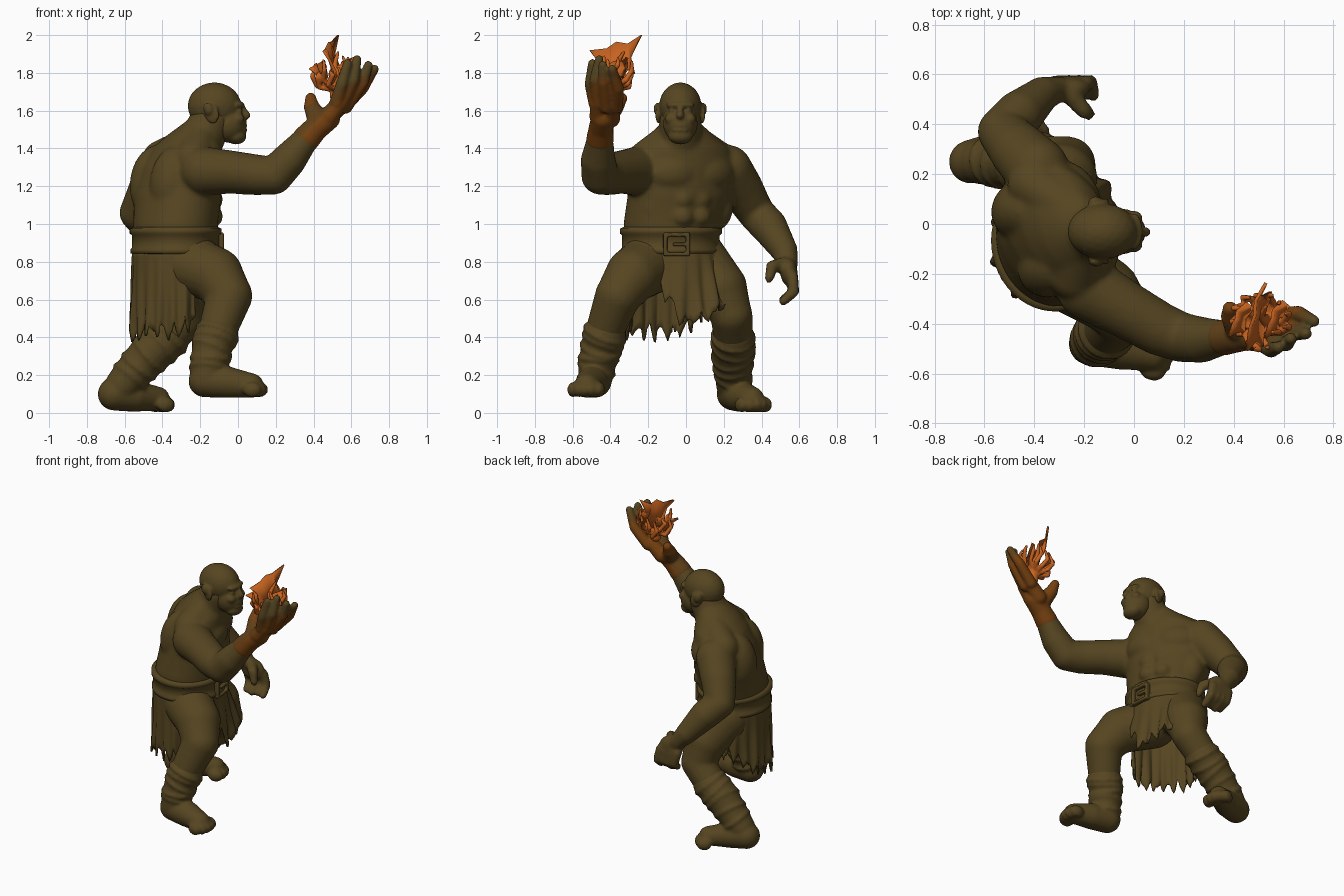
import bpy, bmesh, math, random
from mathutils import Vector, Matrix

random.seed(4)
old = bpy.data.objects.get("Cube")
if old:
    bpy.data.objects.remove(old, do_unlink=True)

def material(name, rgb):
    m = bpy.data.materials.new(name)
    m.use_nodes = True
    m.diffuse_color = (*rgb, 1)
    m.node_tree.nodes["Principled BSDF"].inputs["Base Color"].default_value = (*rgb, 1)
    return m

SKIN = material("olive_brown", (0.092, 0.060, 0.015))
SCORCH = material("scorched_brown", (0.115, 0.050, 0.009))
EMBER = material("ember_brown", (0.17, 0.050, 0.005))
FLAME = material("flame_orange", (0.57, 0.125, 0.014))

# Unit ball that every rounded form is copied from
ball = bmesh.new()
bmesh.ops.create_icosphere(ball, subdivisions=3, radius=1)
BALL_VERTS = [v.co.copy() for v in ball.verts]
BALL_FACES = [[v.index for v in f.verts] for f in ball.faces]
ball.free()

def add_ball(bm, matrix):
    vs = [bm.verts.new(matrix @ co) for co in BALL_VERTS]
    for f in BALL_FACES:
        bm.faces.new([vs[i] for i in f])

def blob(bm, loc, size, yaw=0, pitch=0):
    add_ball(bm, Matrix.Translation(loc) @ Matrix.Rotation(math.radians(yaw), 4, 'Z')
             @ Matrix.Rotation(math.radians(pitch), 4, 'Y') @ Matrix.Diagonal((*size, 1)))

def ring(bm, centre, rot, rx, ry, n):
    angles = [math.tau * i / n for i in range(n)]
    return [bm.verts.new(rot @ Vector((rx * math.cos(a), ry * math.sin(a), 0)) + Vector(centre)) for a in angles]

def bridge(bm, rings):
    for r, s in zip(rings, rings[1:]):
        for i in range(len(r)):
            bm.faces.new((r[i - 1], r[i], s[i], s[i - 1]))
    bm.faces.new(rings[0][::-1])
    bm.faces.new(rings[-1])

def sweep(bm, pts):
    """Round-jointed limb through (x, y, z, radius) points."""
    for x, y, z, r in pts:
        blob(bm, (x, y, z), (r, r, r))
    for a, b in zip(pts, pts[1:]):
        p, q = Vector(a[:3]), Vector(b[:3])
        rot = (q - p).to_track_quat('Z', 'Y').to_matrix()
        bridge(bm, [ring(bm, p, rot, a[3], a[3], 20), ring(bm, q, rot, b[3], b[3], 20)])

def loft(bm, stations):
    """Elliptical rings: z, centre x, centre y, half depth, half width, yaw."""
    bridge(bm, [ring(bm, (cx, cy, z), Matrix.Rotation(math.radians(yaw), 3, 'Z'), d, w, 48)
                for z, cx, cy, d, w, yaw in stations])

def finish(name, bm, mats, voxel=None, relax=4, thick=None):
    me = bpy.data.meshes.new(name)
    bm.to_mesh(me)
    bm.free()
    ob = bpy.data.objects.new(name, me)
    bpy.context.collection.objects.link(ob)
    if thick:
        ob.modifiers.new("thickness", 'SOLIDIFY').thickness = thick
    if voxel:
        r = ob.modifiers.new("fuse", 'REMESH')
        r.mode, r.voxel_size = 'VOXEL', voxel
        s = ob.modifiers.new("relax", 'SMOOTH')
        s.iterations, s.factor = relax, 0.5
    baked = bpy.data.meshes.new_from_object(ob.evaluated_get(bpy.context.evaluated_depsgraph_get()))
    ob.modifiers.clear()
    ob.data = baked
    baked.materials.clear()
    for m in mats:
        baked.materials.append(m)
    baked.shade_smooth()
    return ob

# Body: twisted torso, muscles, arms and thighs fused together
turn = Matrix.Rotation(math.radians(25), 3, 'Z')

def on_chest(f, s, z):
    return Vector((-0.31, -0.02, z)) + turn @ Vector((f, s, 0))

bm = bmesh.new()
loft(bm, [(0.76, -.32, -.08, .19, .23, 10), (0.90, -.33, -.08, .22, .25, 12), (1.00, -.33, -.07, .22, .265, 18),
          (1.15, -.32, -.03, .22, .29, 24), (1.30, -.30, -.01, .20, .30, 25), (1.40, -.27, -.01, .17, .25, 25),
          (1.47, -.24, -.02, .13, .17, 20), (1.54, -.19, -.03, .09, .10, 10)])
for s in (-1, 1):
    blob(bm, on_chest(.13, s * .115, 1.27), (.085, .135, .10), 25 + s * 15)
    blob(bm, on_chest(-.085, s * .125, 1.22), (.135, .125, .20), 25, 8)
    sweep(bm, [(-.20, -.03 + s * .05, 1.46, .085), (*on_chest(-.01, s * .20, 1.34), .105)])
    for z in (1.04, 1.13):
        blob(bm, on_chest(.165, s * .05 - .02, z), (.05, .06, .055), 25)
    blob(bm, on_chest(.04, s * .19, 1.1), (.09, .08, .13), 25)
sweep(bm, [(-.20, -.03, 1.43, .12), (-.14, -.03, 1.55, .112)])
# Raised arm, then hanging arm
sweep(bm, [(-.18, -.26, 1.28, .13), (-.04, -.34, 1.275, .115), (.10, -.42, 1.26, .108), (.19, -.455, 1.255, .10),
           (.27, -.465, 1.34, .093), (.36, -.455, 1.45, .07), (.44, -.445, 1.54, .058)])
sweep(bm, [(-.39, .22, 1.29, .13), (-.46, .29, 1.19, .118), (-.53, .37, 1.06, .098), (-.46, .44, .985, .098),
           (-.37, .52, .86, .072), (-.31, .54, .79, .054)])
# Hanging hand with curled fingers
blob(bm, (-.265, .545, .745), (.09, .046, .075))
for i in range(4):
    x = -.325 + .044 * i
    sweep(bm, [(x, .565, .72, .031), (x + .02, .57, .64, .029), (x + .03, .515, .60 - .01 * (i % 2), .024)])
sweep(bm, [(-.26, .52, .79, .038), (-.20, .455, .775, .033), (-.18, .44, .71, .025)])
# Thighs and knees
sweep(bm, [(-.30, -.17, .80, .165), (-.12, -.28, .73, .148), (-.045, -.36, .62, .122), (-.10, -.42, .46, .105)])
sweep(bm, [(-.36, .06, .80, .165), (-.29, .18, .66, .145), (-.265, .24, .52, .112), (-.36, .25, .41, .105)])
finish("body", bm, [SKIN], .013, 6)

# Head
bm = bmesh.new()
blob(bm, (-.125, -.03, 1.625), (.142, .112, .125))
blob(bm, (-.05, -.03, 1.53), (.095, .092, .10))
blob(bm, (-.01, -.03, 1.465), (.055, .066, .044))
blob(bm, (.0, -.03, 1.63), (.035, .076, .02))
sweep(bm, [(.025, -.03, 1.615, .014), (.047, -.032, 1.575, .02)])
for s in (-1, 1):
    blob(bm, (.0, -.03 + s * .052, 1.555), (.035, .032, .03))
    blob(bm, (.005, -.03 + s * .042, 1.598), (.02, .02, .012))
    blob(bm, (-.14, -.03 + s * .112, 1.585), (.042, .015, .056), s * 20, -15)
    blob(bm, (-.16, -.03 + s * .124, 1.61), (.026, .015, .034), s * 25, -15)
for z in (1.497, 1.522):
    blob(bm, (.027, -.03, z), (.022, .045, .011))
finish("head", bm, [SKIN], .008, 5)

# Wrapped boots with rolled folds and toes
BOOTS = {
    "right": ([(-.11, -.43, .42, .112), (-.135, -.445, .36, .108), (-.15, -.47, .26, .10), (-.165, -.48, .19, .092)],
              [(-.175, -.48, .17, .088), (-.05, -.50, .16, .085), (.07, -.525, .145, .066)], .08),
    "left": ([(-.365, .25, .40, .112), (-.45, .25, .33, .115), (-.55, .25, .22, .10), (-.61, .25, .15, .092)],
             [(-.655, .25, .10, .088), (-.55, .285, .09, .085), (-.425, .35, .075, .064)], 0)}
for label, (shin, foot, floor) in BOOTS.items():
    bm = bmesh.new()
    sweep(bm, shin)
    sweep(bm, foot)
    toe = Vector(foot[-1][:3])
    along = ((toe - Vector(foot[0][:3])) * Vector((1, 1, 0)).to_4d().xyz.x).normalized()
    heading = Matrix.Rotation(math.atan2(along.y, along.x), 3, 'Z')
    for i in range(5):
        t = i / 2 - 1
        p = toe + heading @ Vector((.042 - .025 * t * t, t * .07, 0))
        blob(bm, (p.x, p.y, floor + .043), (.05, .031, .041), math.degrees(math.atan2(along.y, along.x)))
    # Folds across the shin
    axis = (Vector(shin[-1][:3]) - Vector(shin[0][:3])).normalized()
    for seg, t in [(0, 0), (0, .6), (1, .2), (1, .75), (2, .4)]:
        p = Vector(shin[seg]).lerp(Vector(shin[seg + 1]), t)
        tilt = Vector((random.uniform(-.2, .2), random.uniform(-.2, .2), 0))
        rot = (axis + tilt).to_track_quat('Z', 'Y').to_matrix().to_4x4()
        add_ball(bm, Matrix.Translation(p.xyz) @ rot @ Matrix.Diagonal((p.w + .012, p.w + .012, .035, 1)))
    # Flat sole
    for v in bm.verts:
        v.co.z = max(v.co.z, floor)
    finish(label + "_boot", bm, [SKIN], .011, 4)

# Belt with rolled edges and a buckle
bm = bmesh.new()
BELT = [(.84, 0), (.845, .015), (.865, .017), (.875, .008), (.94, .008), (.95, .02), (.975, .02), (.985, 0)]
loft(bm, [(z, -.33, -.08, .222 + g, .252 + g, 12) for z, g in BELT])
finish("belt", bm, [SKIN])
bm = bmesh.new()
frame = Matrix.Translation((-.098, -.05, .892)) @ Matrix.Rotation(math.radians(6), 4, 'Z')
for y, z, w, h in [(0, .052, .14, .02), (0, -.052, .14, .02), (.06, 0, .02, .12), (-.06, 0, .02, .12), (.02, 0, .08, .018)]:
    bmesh.ops.create_cube(bm, size=1, matrix=frame @ Matrix.Translation((0, y, z)) @ Matrix.Diagonal((.035, w, h, 1)))
finish("buckle", bm, [SKIN], .006, 2)

# Ragged pleated cloth hung from the belt over an arc of angles
def cloth(name, a0, a1, cols, hem, flare, push):
    bm = bmesh.new()
    grid = []
    for i in range(cols + 1):
        t = i / cols
        a = math.radians(a0 + (a1 - a0) * t)
        low = hem(t) + random.uniform(-.02, .02) + .025 * abs(i % 6 - 3)
        col = []
        for f in [j / 10 for j in range(11)]:
            g = f * (flare(t) + .011 * math.sin(i * .9) + .008 * math.sin(i * .4 + 3 * f))
            col.append(bm.verts.new((-.335 + (.225 + g) * math.cos(a) + push * f,
                                     -.075 + (.25 + g) * math.sin(a), .87 + (low - .87) * f)))
        grid.append(col)
    for p, q in zip(grid, grid[1:]):
        for j in range(10):
            bm.faces.new((p[j], p[j + 1], q[j + 1], q[j]))
    finish(name, bm, [SKIN], thick=.012)

cloth("back_skirt", 88, 298, 84, lambda t: .62 - .23 * min(1, t * 2.4) + .3 * max(0, t - .8), lambda t: .01, 0)
cloth("front_loincloth", -32, 80, 42, lambda t: .45 + .9 * max(0, .38 - t) + .22 * max(0, t - .45),
      lambda t: .13 * t * t, .03)

# Raised hand, glowing along its back and palm
bm = bmesh.new()
sweep(bm, [(.36, -.455, 1.45, .073), (.41, -.45, 1.505, .066), (.48, -.44, 1.56, .062)])
sweep(bm, [(.47, -.40, 1.56, .052), (.55, -.39, 1.63, .042)])
sweep(bm, [(.48, -.46, 1.57, .052), (.54, -.465, 1.64, .042)])
FINGERS = [[(.56, -.37, 1.62), (.66, -.36, 1.72), (.722, -.39, 1.82)],
           [(.57, -.42, 1.62), (.66, -.435, 1.75), (.69, -.44, 1.84)],
           [(.55, -.46, 1.64), (.61, -.48, 1.76), (.63, -.46, 1.87)],
           [(.52, -.48, 1.64), (.55, -.505, 1.74), (.58, -.495, 1.85)]]
for f in FINGERS:
    sweep(bm, [(*p, r) for p, r in zip(f, (.037, .032, .024))])
sweep(bm, [(.42, -.42, 1.56, .056), (.39, -.37, 1.62, .042), (.385, -.34, 1.665, .03)])
hand = finish("raised_hand", bm, [EMBER, SCORCH, SKIN], .009, 3)
for p in hand.data.polygons:
    c = p.center
    heat = max(c.x - c.z + 1.13, min(c.y + .41, c.x + c.z - 1.96)) - max(0, c.z - 1.7)
    p.material_index = 0 if heat > 0 else 1 if heat > -.07 else 2

# Flame: tall curled sheets plus small licking tongues
bm = bmesh.new()
OUTLINE = [(-.04, 0), (.04, .02), (.09, .08), (.13, .06), (.11, .14), (.16, .26), (.09, .215), (.03, .225),
           (-.02, .19), (-.11, .18), (-.07, .13), (-.09, .07)]
for x, size in ((.505, 1), (.575, .55), (.43, .5)):
    bm.faces.new([bm.verts.new((x + .15 * y + .03 * math.sin(25 * z), -.40 + y * size, 1.74 + z * size))
                  for y, z in OUTLINE])
bmesh.ops.triangulate(bm, faces=bm.faces[:])
finish("flame_sheets", bm, [FLAME], thick=.014)
bm = bmesh.new()
sweep(bm, [(.52, -.40, 1.68, .035), (.53, -.39, 1.76, .028), (.51, -.37, 1.84, .016), (.53, -.33, 1.91, .008)])
for i in range(13):
    a = math.tau * i / 13
    r = random.uniform(.05, .095)
    x, y, z = .51 + r * math.cos(a), -.39 + r * math.sin(a), random.uniform(1.72, 1.80)
    dx, dy = .04 * math.cos(a + 1), .035 * math.sin(a + 1)
    sweep(bm, [(.51, -.40, 1.71, .014), (x, y, z, .015), (x + dx, y + dy, z + .05, .013),
               (x + .3 * dx, y + dy, z + random.uniform(.07, .11), .008)])
finish("flame_tongues", bm, [FLAME], .007, 1)
